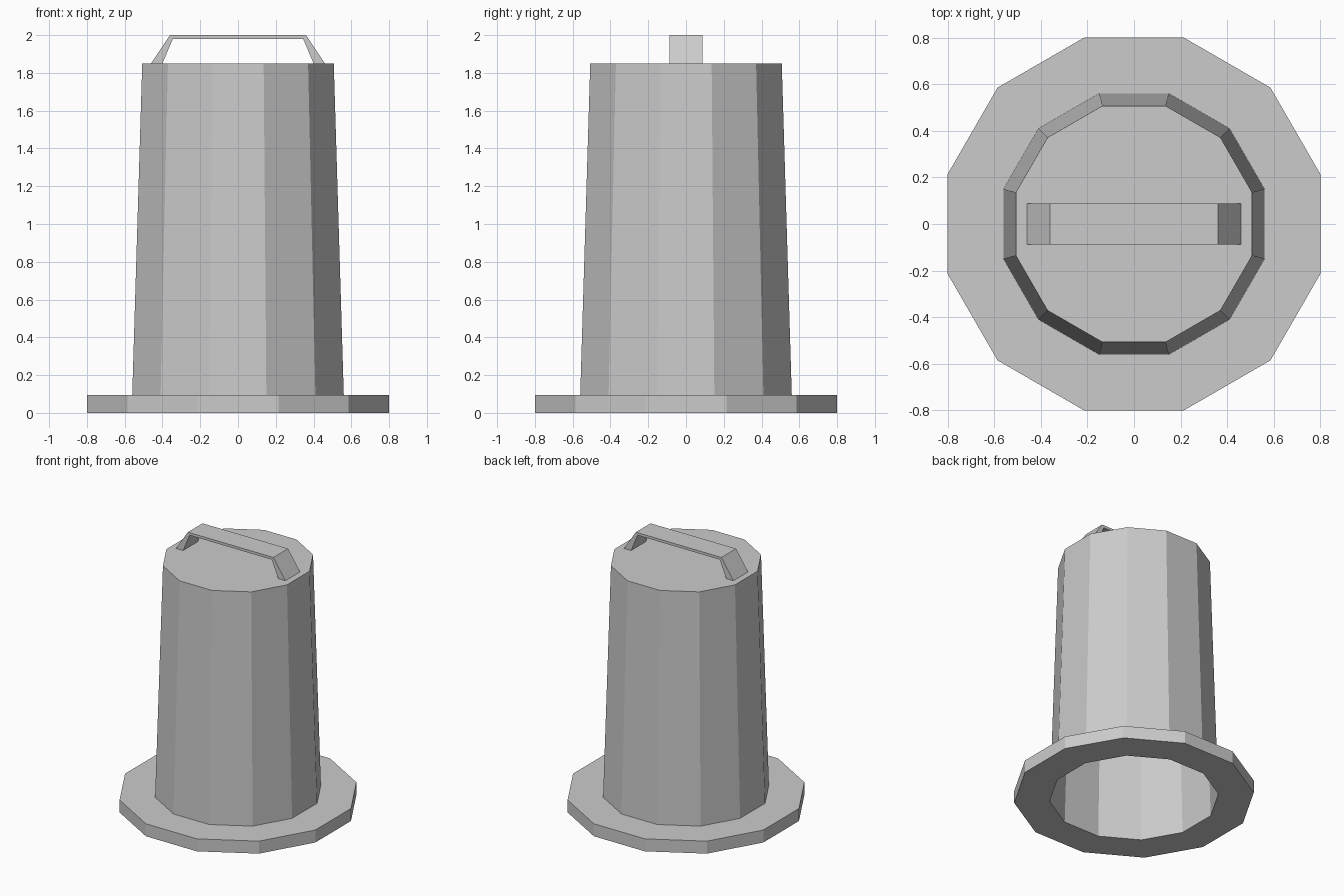
import bpy, math

if "Cube" in bpy.data.objects:
    bpy.data.objects.remove(bpy.data.objects["Cube"])

SIDES = 12
K = 1 / math.cos(math.pi / SIDES)  # flat-to-flat half width -> corner radius


def make_object(name, verts, faces):
    mesh = bpy.data.meshes.new(name)
    mesh.from_pydata(verts, [], faces)
    mesh.update()
    obj = bpy.data.objects.new(name, mesh)
    bpy.context.collection.objects.link(obj)
    return obj


def lathe(name, profile, cap_top=False):
    """Spin (half width, z) points into a 12-sided shell."""
    verts = []
    for r, z in profile:
        for i in range(SIDES):
            a = 2 * math.pi * (i + 0.5) / SIDES
            verts.append((r * K * math.cos(a), r * K * math.sin(a), z))
    faces = []
    for j in range(len(profile) - 1):
        for i in range(SIDES):
            n = (i + 1) % SIDES
            faces.append((j * SIDES + i, j * SIDES + n,
                          (j + 1) * SIDES + n, (j + 1) * SIDES + i))
    if cap_top:
        start = (len(profile) - 1) * SIDES
        faces.append(tuple(range(start, start + SIDES)))
    return make_object(name, verts, faces)


# Tapered thin-walled body, open at the bottom
lathe("body", [(0.563, 0), (0.56, 0.095), (0.507, 1.85)], cap_top=True)

# Wide flange around the open end
lathe("flange", [(0.563, 0), (0.80, 0), (0.80, 0.095), (0.56, 0.095)])

# Strap handle on the closed end: outer and inner outlines, extruded in y
outer = [(-0.46, 1.85), (-0.36, 2.0), (0.36, 2.0), (0.46, 1.85)]
inner = [(-0.40, 1.85), (-0.345, 1.98), (0.345, 1.98), (0.40, 1.85)]
verts = [(x, y, z) for y in (-0.088, 0.088) for x, z in outer + inner]
faces = []
for i in range(3):
    faces += [(i, i + 1, i + 5, i + 4),              # front
              (i + 8, i + 12, i + 13, i + 9),        # back
              (i, i + 8, i + 9, i + 1),              # outside
              (i + 4, i + 5, i + 13, i + 12)]        # underside
faces += [(0, 4, 12, 8), (3, 11, 15, 7)]             # feet
make_object("handle", verts, faces)
